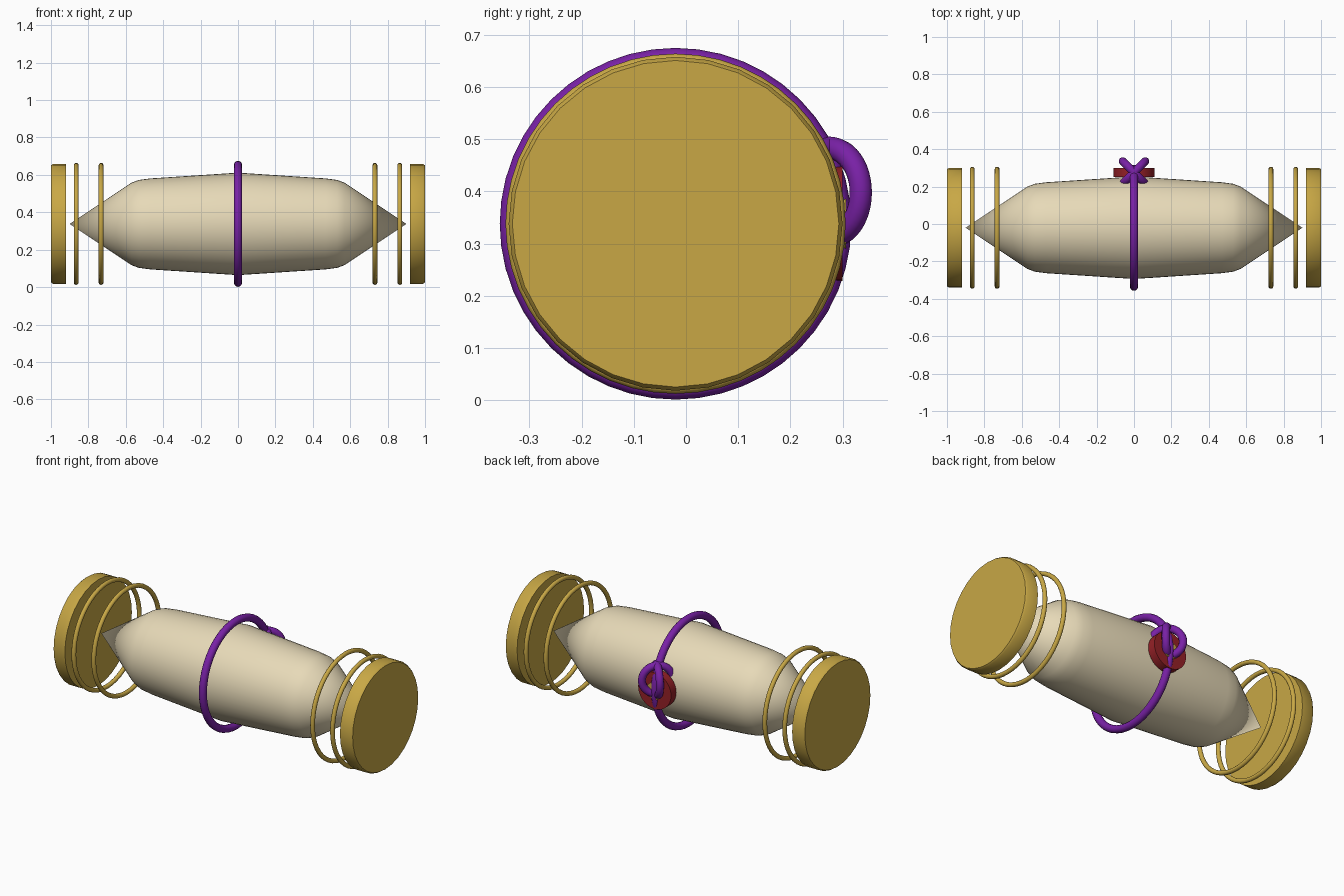
import bpy, bmesh, math
from mathutils import Matrix, Vector

if "Cube" in bpy.data.objects:
    bpy.data.objects.remove(bpy.data.objects["Cube"])

CY, CZ = -0.02, 0.338   # centre line of the scroll


def mat(name, col):
    m = bpy.data.materials.new(name)
    m.diffuse_color = (*col, 1)
    m.use_nodes = True
    m.node_tree.nodes["Principled BSDF"].inputs["Base Color"].default_value = m.diffuse_color
    return m


paper = mat("paper", (0.80, 0.70, 0.48))
gold = mat("gold", (0.58, 0.39, 0.06))
purple = mat("purple", (0.19, 0.015, 0.38))
red = mat("red", (0.30, 0.015, 0.02))


def finish(ob, name, m, angle=None):
    ob.name = name
    ob.data.materials.append(m)
    bpy.ops.object.select_all(action='DESELECT')
    ob.select_set(True)
    bpy.context.view_layer.objects.active = ob
    if angle is None:
        bpy.ops.object.shade_smooth()
    else:
        bpy.ops.object.shade_smooth_by_angle(angle=math.radians(angle))
    return ob


def lathe_x(name, profile, m, segs=32, angle=None):
    """Revolve (x, radius) points about the scroll's centre line."""
    bm = bmesh.new()
    vs = [bm.verts.new((x, 0, r)) for x, r in profile]
    es = [bm.edges.new(p) for p in zip(vs, vs[1:])]
    bmesh.ops.spin(bm, geom=vs + es, cent=(0, 0, 0), axis=(1, 0, 0),
                   angle=math.tau, steps=segs, use_duplicate=False)
    bmesh.ops.remove_doubles(bm, verts=bm.verts, dist=1e-5)
    bmesh.ops.recalc_face_normals(bm, faces=bm.faces)
    me = bpy.data.meshes.new(name)
    bm.to_mesh(me)
    bm.free()
    ob = bpy.data.objects.new(name, me)
    bpy.context.collection.objects.link(ob)
    ob.location = (0, CY, CZ)
    return finish(ob, name, m, angle)


def torus(name, loc, rot, major, minor, m, segs=48):
    bpy.ops.mesh.primitive_torus_add(location=loc, rotation=rot, major_radius=major,
                                     minor_radius=minor, major_segments=segs, minor_segments=12)
    return finish(bpy.context.object, name, m)


def disc_y(name, y, depth, radius, m):
    bpy.ops.mesh.primitive_cylinder_add(vertices=32, radius=radius, depth=depth,
                                        location=(0, y, CZ), rotation=(math.pi / 2, 0, 0))
    return finish(bpy.context.object, name, m, 30)


# rolled paper, tapering to pointed ends
half = [(0.9, 0), (0.57, 0.22), (0.53, 0.235), (0.47, 0.243)]
lathe_x("rolled_paper", [(-x, r) for x, r in half] + [(0, 0.274)] + half[::-1], paper, 48, 40)

# end caps and thin rings
Q = math.pi / 2
for side, s in (("left", -1), ("right", 1)):
    lathe_x(side + "_end_cap",
            [(s * 0.92, 0), (s * 0.92, 0.32), (s * 0.99, 0.32), (s * 1.0, 0.313), (s * 1.0, 0)],
            gold, 32, 50)
    for i, x in enumerate((0.865, 0.732)):
        torus(f"{side}_ring_{i + 1}", (s * x, CY, CZ), (0, Q, 0), 0.313, 0.013, gold)

# ribbon band
torus("ribbon_band", (0, CY, CZ), (0, Q, 0), 0.315, 0.022, purple)

# two crossed bow loops
for side, a in (("left", 45), ("right", -45)):
    torus(side + "_bow_loop", (0, 0.275, 0.398), (Q, 0, math.radians(a)), 0.085, 0.022, purple)

# wax seal with a raised gold emblem
disc_y("wax_seal", 0.275, 0.05, 0.11, red)
disc_y("seal_emblem", 0.30, 0.014, 0.05, gold)
